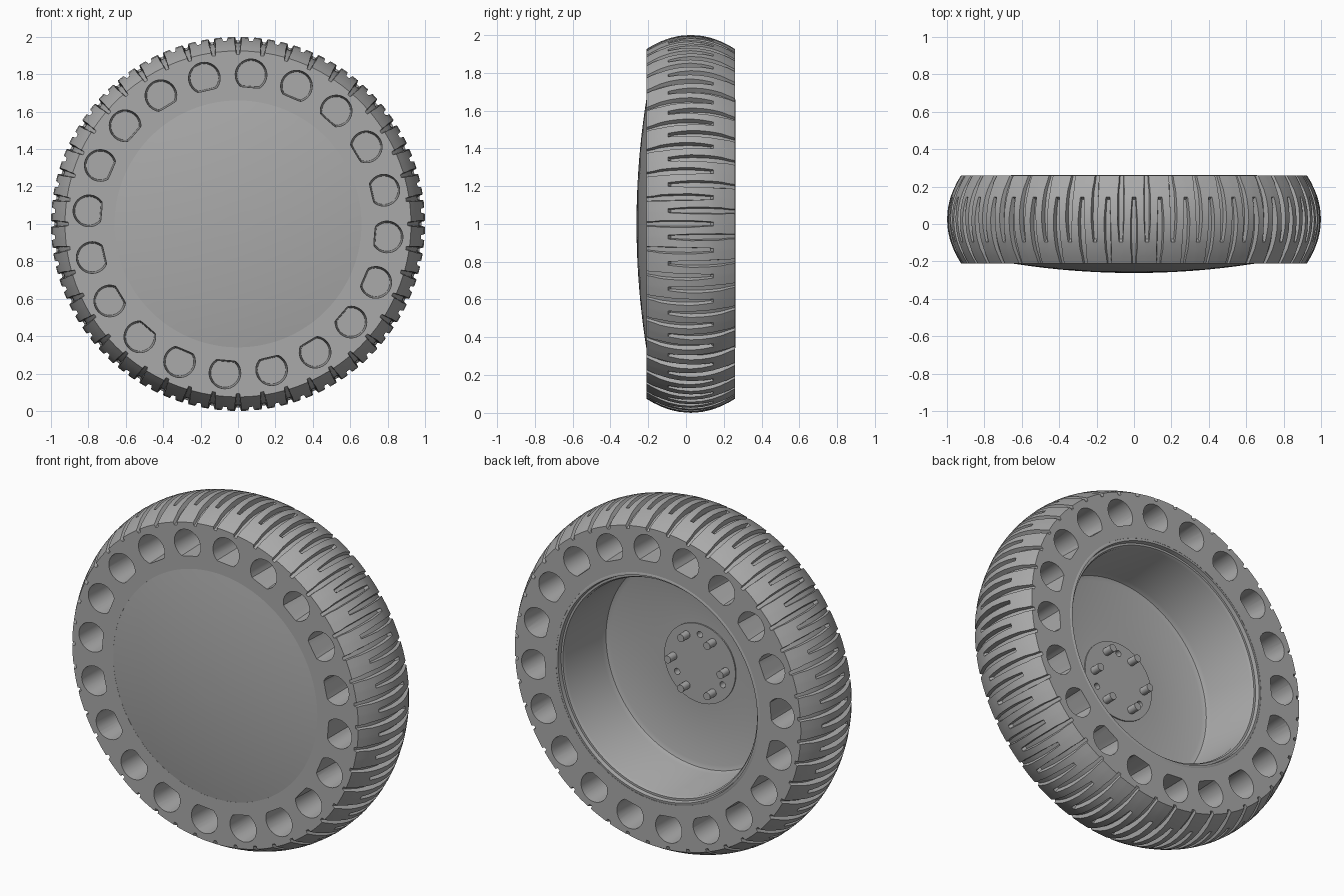
import bpy, bmesh, math
from mathutils import Matrix

TAU = 2 * math.pi
MID = 0.025          # middle of the tyre along y
HALF = 0.235         # half the tyre width
GROOVES = 88         # grooves alternate between both shoulders

cube = bpy.data.objects.get("Cube")
if cube:
    bpy.data.objects.remove(cube, do_unlink=True)

grey = bpy.data.materials.new("plain grey")
grey.use_nodes = True
grey.diffuse_color = (0.4, 0.4, 0.4, 1)
grey.node_tree.nodes["Principled BSDF"].inputs["Base Color"].default_value = (0.4, 0.4, 0.4, 1)


def finish(bm, name):
    bmesh.ops.remove_doubles(bm, verts=bm.verts, dist=1e-5)
    bmesh.ops.recalc_face_normals(bm, faces=bm.faces)
    mesh = bpy.data.meshes.new(name)
    bm.to_mesh(mesh)
    bm.free()
    mesh.materials.append(grey)
    obj = bpy.data.objects.new(name, mesh)
    bpy.context.collection.objects.link(obj)
    return obj


def activate(obj):
    bpy.ops.object.select_all(action="DESELECT")
    obj.select_set(True)
    bpy.context.view_layer.objects.active = obj


def shade(obj):
    activate(obj)
    bpy.ops.object.shade_smooth_by_angle(angle=math.radians(30))


def polar(r, a, y):
    return (r * math.sin(a), y, 1 + r * math.cos(a))


def loft(bm, rings, closed=False):
    """Skin equal rings of points, optionally back to the first ring."""
    rows = [[bm.verts.new(p) for p in ring] for ring in rings]
    for a, b in zip(rows, rows[1:] + rows[:1] if closed else rows[1:]):
        for i in range(len(a)):
            j = (i + 1) % len(a)
            bm.faces.new((a[i], a[j], b[j], b[i]))
    return rows


def prism(bm, rings):
    rows = loft(bm, rings)
    bm.faces.new(rows[0])
    bm.faces.new(rows[-1])


def circle(r, a, dist, y, n=16):
    cx, _, cz = polar(dist, a, y)
    return [(cx + r * math.cos(TAU * i / n), y, cz + r * math.sin(TAU * i / n)) for i in range(n)]


def cut(obj, cutter):
    cutter.hide_render = True
    mod = obj.modifiers.new("cut", "BOOLEAN")
    mod.operation = "DIFFERENCE"
    mod.solver = "EXACT"
    mod.object = cutter
    activate(obj)
    bpy.ops.object.modifier_apply(modifier=mod.name)
    bpy.data.objects.remove(cutter, do_unlink=True)


# Tyre: crowned tread with grooves reaching in from alternate shoulders
def tread_ring(t):
    ring = []
    r = 1 - 0.075 * (t / HALF) ** 2
    depth = 0.03 - 0.012 * abs(t) / HALF
    for k in range(GROOVES):
        side = 1 if k % 2 else -1
        reach = t * side
        width = 0.018 if reach > 0 else 0.018 + 0.06 * reach
        if reach > 0.16:
            width *= 0.75
        drop = depth if reach > -0.11 else 0
        for off, d in ((-1, 0), (-0.7, drop), (0.7, drop), (1, 0)):
            ring.append(polar(r - d, TAU * k / GROOVES + off * width, MID + t))
    return ring


half_rows = [0.235, 0.2, 0.16, 0.12, 0.105, 0.06]
ts = [-t for t in half_rows] + [0] + half_rows[::-1]
rings = [tread_ring(t) for t in ts]
for y in (MID + HALF, MID - HALF):
    rings.append([polar(0.66, TAU * (k + o) / GROOVES, y)
                  for k in range(GROOVES) for o in (-0.25, -0.17, 0.17, 0.25)])
bm = bmesh.new()
loft(bm, rings, closed=True)
tyre = finish(bm, "tyre")


# Sidewall pockets: rounded outside, flattened towards the hub
def pocket(a, y, size):
    ring = []
    for i in range(28):
        u = TAU * i / 28
        radial = max(math.cos(u), -0.8) * size
        tang = math.sin(u) * size
        x, _, z = polar(0.8 + radial, a, y)
        ring.append((x + tang * math.cos(a), y, z - tang * math.sin(a)))
    return ring


bm = bmesh.new()
for k in range(20):
    a = math.radians(5 + 18 * k)
    for side in (-1, 1):
        edge = MID + side * HALF
        prism(bm, [pocket(a, edge + side * 0.02, 0.086),
                   pocket(a, edge - side * 0.19, 0.076)])
cut(tyre, finish(bm, "pocket_cutter"))
shade(tyre)

# Wheel: domed front cover, stepped rear lip, deep bowl, raised hub plate
dome = [(0.676 * i / 10, -0.262 + 0.055 * (i / 10) ** 2) for i in range(1, 11)]
rear = [(0.676, 0.25), (0.655, 0.262), (0.645, 0.262), (0.64, 0.24), (0.628, 0.24),
        (0.62, 0.225), (0.615, -0.1), (0.605, -0.125), (0.58, -0.135),
        (0.23, -0.135), (0.23, -0.128)]
bm = bmesh.new()
prism(bm, [[polar(r, TAU * i / 96, y) for i in range(96)] for r, y in dome + rear])
wheel = finish(bm, "wheel")

# Three small bolt holes in the hub plate
bm = bmesh.new()
for k in range(3):
    a = TAU * k / 3
    prism(bm, [circle(0.018, a, 0.17, -0.17), circle(0.018, a, 0.17, -0.1)])
cut(wheel, finish(bm, "bolt_hole_cutter"))
shade(wheel)

# Six hub studs
bm = bmesh.new()
for k in range(6):
    a = TAU * (k + 0.5) / 6
    prism(bm, [circle(0.022, a, 0.17, -0.14), circle(0.022, a, 0.17, -0.07)])
shade(finish(bm, "hub_studs"))
